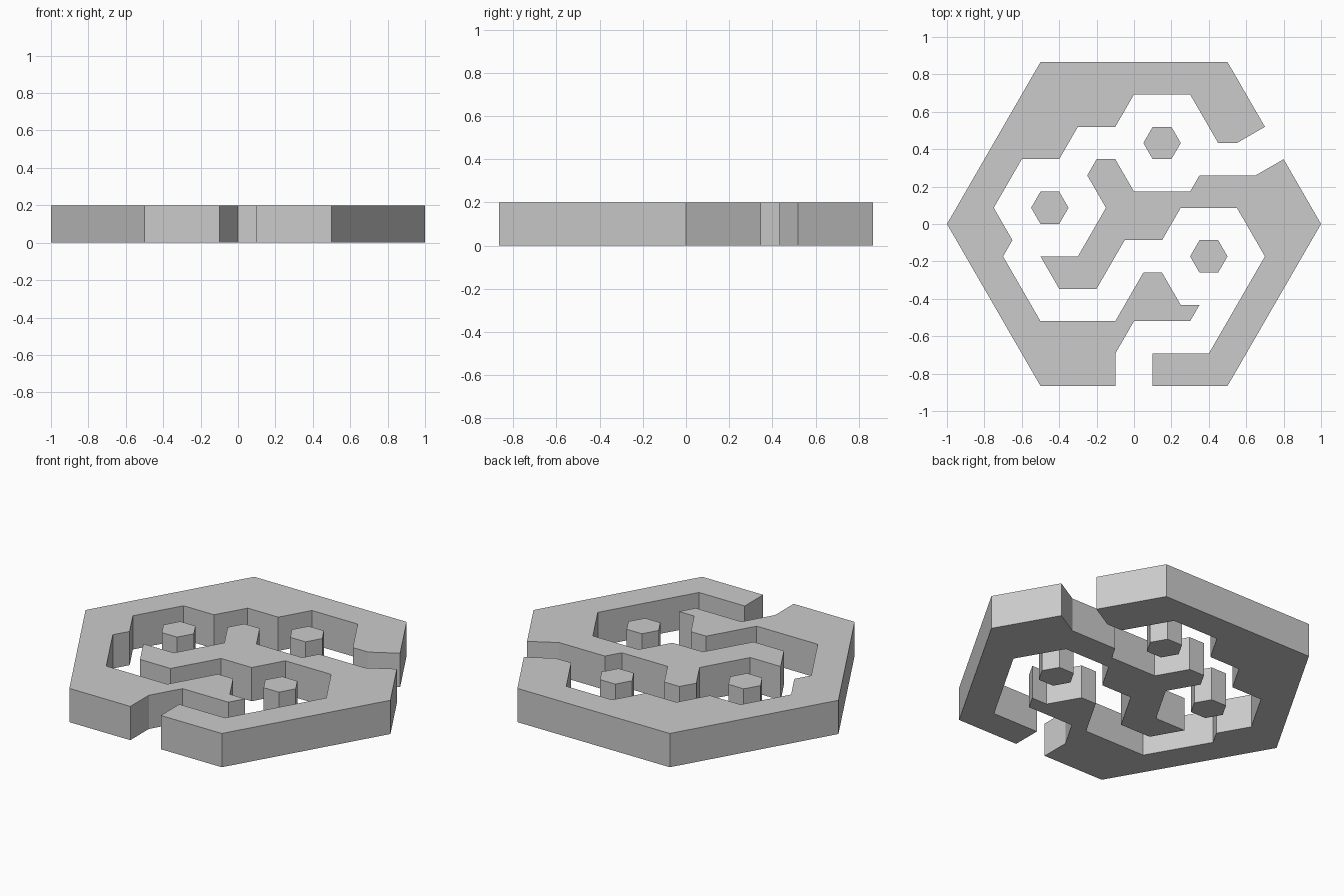
import bpy, bmesh, math

if "Cube" in bpy.data.objects:
    bpy.data.objects.remove(bpy.data.objects["Cube"])

HEIGHT = 0.2
U, V = 0.05, 0.1 * math.sqrt(3) / 2   # triangular grid steps


def slab(name, grid_points):
    """Extrude an outline given in grid steps into a flat-sided slab."""
    bm = bmesh.new()
    face = bm.faces.new([bm.verts.new((i * U, j * V, 0)) for i, j in grid_points])
    top = bmesh.ops.extrude_face_region(bm, geom=[face], use_keep_orig=True)["geom"]
    for v in top:
        if isinstance(v, bmesh.types.BMVert):
            v.co.z = HEIGHT
    bmesh.ops.recalc_face_normals(bm, faces=bm.faces[:])
    mesh = bpy.data.meshes.new(name)
    bm.to_mesh(mesh)
    bm.free()
    obj = bpy.data.objects.new(name, mesh)
    bpy.context.collection.objects.link(obj)
    return obj


# Left wall: outer rim, stepped inner edge, and hooked spur at the front
slab("left_wall", [
    (10, 10), (14, 6), (11, 5), (9, 5), (6, 8), (0, 8), (-2, 6), (-6, 6),
    (-8, 4), (-12, 4), (-15, 1), (-13, -1), (-14, -2), (-10, -6), (-2, -6),
    (1, -3), (3, -3), (5, -5), (7, -5), (6, -6), (0, -6), (-2, -8),
    (-2, -10), (-10, -10), (-20, 0), (-10, 10)])

# Right wall: outer rim with the branching inner arm
slab("right_wall", [
    (16, 4), (20, 0), (10, -10), (2, -10), (2, -8), (8, -8), (14, -2),
    (11, 1), (5, 1), (3, -1), (-1, -1), (-4, -4), (-8, -4), (-10, -2),
    (-6, -2), (-3, 1), (-5, 3), (-4, 4), (-2, 4), (0, 2), (6, 2), (7, 3),
    (13, 3)])

# Free-standing hexagonal pegs
HEXAGON = [(2, 0), (1, 1), (-1, 1), (-2, 0), (-1, -1), (1, -1)]
for side, ci, cj in (("back", 3, 5), ("left", -9, 1), ("right", 8, -2)):
    slab(side + "_peg", [(ci + i, cj + j) for i, j in HEXAGON])
